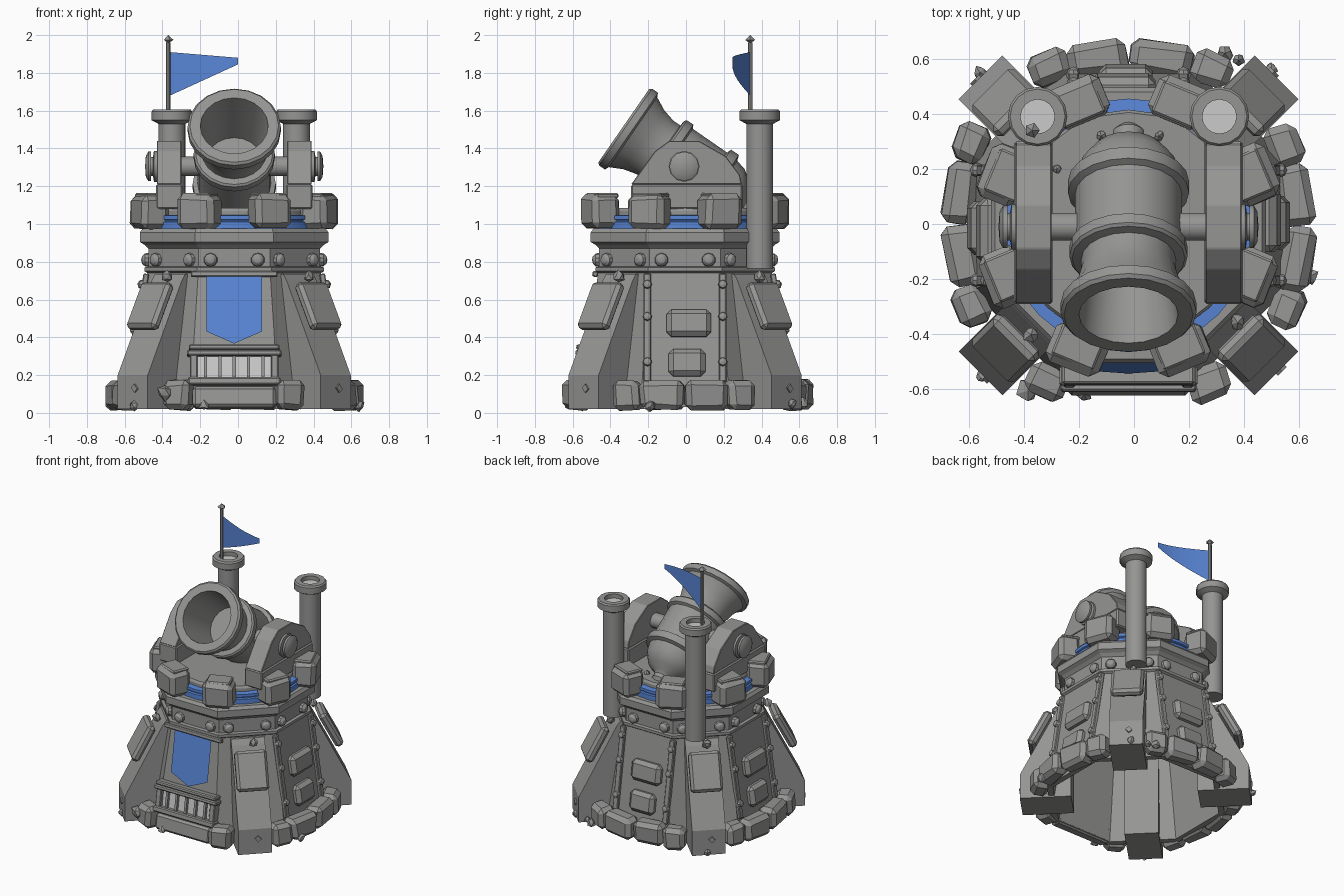
import bpy, bmesh, math, random
from mathutils import Matrix, Vector

if "Cube" in bpy.data.objects:
    bpy.data.objects.remove(bpy.data.objects["Cube"])

random.seed(4)
CX, CY = -0.02, -0.005
PI = math.pi
T = Matrix.Translation
R = Matrix.Rotation
D = math.radians


def material(name, col):
    m = bpy.data.materials.new(name)
    m.diffuse_color = (*col, 1)
    m.use_nodes = True
    m.node_tree.nodes["Principled BSDF"].inputs["Base Color"].default_value = m.diffuse_color
    return m


STONE = material("grey_stone", (0.30, 0.30, 0.295))
BLUE = material("blue_paint", (0.10, 0.24, 0.68))
LIGHT = material("light_grey", (0.60, 0.60, 0.60))


def finish(name, bm, mat=STONE, M=None, smooth=False):
    bmesh.ops.recalc_face_normals(bm, faces=bm.faces)
    if M is not None:
        bmesh.ops.transform(bm, matrix=M, verts=bm.verts)
    me = bpy.data.meshes.new(name)
    bm.to_mesh(me)
    bm.free()
    me.materials.append(mat)
    ob = bpy.data.objects.new(name, me)
    bpy.context.collection.objects.link(ob)
    if smooth:
        bpy.ops.object.select_all(action='DESELECT')
        ob.select_set(True)
        bpy.context.view_layer.objects.active = ob
        bpy.ops.object.shade_smooth_by_angle(angle=D(32))
    return ob


def lathe(name, prof, n, M, mat=STONE, smooth=True, turn=0.0):
    """Revolve (radius, height) points about z; zero radius closes to a point."""
    bm = bmesh.new()
    rings = []
    for r, z in prof:
        if r < 1e-6:
            rings.append([bm.verts.new((0, 0, z))] * n)
        else:
            rings.append([bm.verts.new((r * math.cos(turn + 2 * PI * i / n),
                                        r * math.sin(turn + 2 * PI * i / n), z)) for i in range(n)])
    for a, b in zip(rings, rings[1:]):
        for i in range(n):
            j = (i + 1) % n
            vs = list(dict.fromkeys((a[i], a[j], b[j], b[i])))
            if len(vs) > 2:
                bm.faces.new(vs)
    return finish(name, bm, mat, M, smooth)


def box(name, size, M, bevel=0.0, mat=STONE, jitter=0.0):
    bm = bmesh.new()
    bmesh.ops.create_cube(bm, size=1)
    for v in bm.verts:
        v.co = Vector([c * s + random.uniform(-jitter, jitter) for c, s in zip(v.co, size)])
    if bevel:
        bmesh.ops.bevel(bm, geom=bm.edges[:], offset=bevel, segments=1, affect='EDGES')
    return finish(name, bm, mat, M)


def prism(name, pts, width, M, bevel=0.0, mat=STONE):
    """Outline in local x/z, thickness along local y."""
    bm = bmesh.new()
    f = bm.faces.new([bm.verts.new((x, -width / 2, z)) for x, z in pts])
    ext = bmesh.ops.extrude_face_region(bm, geom=[f])
    bmesh.ops.translate(bm, vec=(0, width, 0), verts=[v for v in ext['geom'] if isinstance(v, bmesh.types.BMVert)])
    if bevel:
        bmesh.ops.bevel(bm, geom=bm.edges[:], offset=bevel, segments=1, affect='EDGES')
    return finish(name, bm, mat, M)


def rock(name, pos, s):
    bm = bmesh.new()
    bmesh.ops.create_icosphere(bm, subdivisions=1, radius=s)
    for v in bm.verts:
        v.co *= random.uniform(0.65, 1.1)
    return finish(name, bm, STONE, T(pos) @ R(random.uniform(0, 6), 4, 'Z'))


CENTER = T((CX, CY, 0))
TILT = math.atan(0.11 / 0.71)
OCT = 1 / math.cos(PI / 8)


def wall(a, z, out=0.0, off=0.0):
    """Frame on the sloped wall: x outward, y along the wall, z up the slope."""
    ap = 0.57 - (z - 0.03) * 0.11 / 0.71
    return CENTER @ R(a, 4, 'Z') @ T((ap + out, off, z)) @ R(-TILT, 4, 'Y')


# hollow tower body, belt and cornice
body = [(0.0, 0.72), (0.42, 0.72), (0.53, 0.03), (0.57, 0.03), (0.46, 0.74), (0.475, 0.75), (0.475, 0.77),
        (0.455, 0.775), (0.455, 0.87), (0.475, 0.89), (0.50, 0.905), (0.50, 0.955), (0.485, 0.975), (0, 0.98)]
lathe("tower_body", [(r * OCT, z) for r, z in body], 8, CENTER, smooth=False, turn=PI / 8)
lathe("blue_ring", [(0.46, 0.97), (0.46, 1.01), (0.45, 1.015), (0.45, 1.02), (0.46, 1.025), (0.46, 1.045), (0.40, 1.05)],
      32, CENTER, BLUE)
lathe("gun_deck", [(0.42, 1.03), (0.42, 1.07), (0.41, 1.085), (0, 1.085)], 24, CENTER)

# belt studs
for k in range(8):
    for s in (-0.125, 0.125):
        M = CENTER @ R(k * PI / 4, 4, 'Z') @ T((0.455, s, 0.81)) @ R(PI / 2, 4, 'Y')
        lathe("belt_stud", [(0.037, 0), (0.034, 0.018), (0.02, 0.033), (0, 0.038)], 10, M)

# battlement blocks with caps
for k in range(8):
    M = CENTER @ R(PI / 8 + k * PI / 4, 4, 'Z')
    box("battlement_block", (0.155, 0.205, 0.18), M @ T((0.485, 0, 1.065)), 0.028, jitter=0.006)
    box("battlement_cap", (0.125, 0.165, 0.028), M @ T((0.475, 0, 1.15)), 0.008)

# corner buttresses with sloped shield plates
slope = math.atan(0.27 / 0.52)
for k in range(4):
    M = CENTER @ R(PI / 4 + k * PI / 2, 4, 'Z')
    prism("buttress", [(0.42, 0.02), (0.76, 0.02), (0.76, 0.2), (0.505, 0.70), (0.48, 0.735), (0.42, 0.735)], 0.225, M)
    box("buttress_plate", (0.06, 0.215, 0.27), M @ T((0.645, 0, 0.565)) @ T((-0.015, 0, 0)) @ R(-slope, 4, 'Y'), 0.018)
    box("buttress_chip", (0.02, 0.03, 0.035), M @ T((0.76, 0.02, 0.13)) @ R(0.7, 4, 'X'))
    rock("top_rubble", M @ Vector((0.53, 0.03, 0.72)), 0.035)

# foundation stones between buttresses
for k in range(4):
    front = k == 3
    for i, (off, w, out) in enumerate([(-0.30, 0.15, 0.0), (-0.12, 0.23, 0.04), (0.11, 0.22, 0.035), (0.29, 0.15, 0.0)]):
        if front and i in (1, 2):
            continue
        M = CENTER @ R(k * PI / 2, 4, 'Z') @ T((0.57 + out, off, 0.095)) @ R(off * 1.3, 4, 'Z')
        box("foundation_stone", (0.12, w, 0.155), M, 0.028, jitter=0.01)
box("front_sill", (0.09, 0.44, 0.11), wall(-PI / 2, 0.08, 0.005), 0.015)

# side walls: riveted straps and raised blocks
for a in (0, PI / 2, PI):
    for s in (-1, 1):
        box("wall_strap", (0.03, 0.04, 0.58), wall(a, 0.45, 0.005, s * 0.2), 0.005)
        for z in (0.27, 0.51, 0.68):
            lathe("strap_rivet", [(0.025, 0), (0.02, 0.016), (0, 0.026)], 8,
                  wall(a, z, 0.018, s * 0.2) @ R(PI / 2, 4, 'Y'))
    box("wall_block_upper", (0.07, 0.235, 0.145), wall(a, 0.475, 0.01, 0.02), 0.025)
    box("wall_block_lower", (0.07, 0.195, 0.145), wall(a, 0.265, 0.01, 0.01), 0.025)

# front banner and its rail
box("banner_rail", (0.03, 0.46, 0.03), wall(-PI / 2, 0.735, 0.015), 0.006)
bm = bmesh.new()
bm.faces.new([bm.verts.new((0, y, z)) for y, z in
              ((-0.147, 0.19), (-0.147, -0.11), (0, -0.175), (0.147, -0.11), (0.147, 0.19))])
bmesh.ops.solidify(bm, geom=bm.faces[:], thickness=0.009)
finish("banner", bm, BLUE, wall(-PI / 2, 0.54, 0.02))

# front grate
box("grate_backing", (0.02, 0.42, 0.17), wall(-PI / 2, 0.235, 0.005), 0, LIGHT)
for z, h, w in ((0.345, 0.028, 0.48), (0.315, 0.03, 0.50), (0.165, 0.04, 0.49)):
    box("grate_rail", (0.07, w, h), wall(-PI / 2, z, 0.02), 0.007)
for s in (-1, 1):
    box("grate_post", (0.06, 0.04, 0.15), wall(-PI / 2, 0.24, 0.012, s * 0.215), 0.005)
for i in range(5):
    box("grate_bar", (0.02, 0.017, 0.13), wall(-PI / 2, 0.24, 0.025, (i - 2) * 0.076))

# rear pillars with recessed tops
for s in (-1, 1):
    M = T((CX + s * 0.33, 0.39, 0))
    lathe("pillar", [(0, 0.765), (0.071, 0.765), (0.071, 1.53), (0.108, 1.55), (0.108, 1.595), (0.1, 1.605),
                     (0.062, 1.605), (0.062, 1.575)], 16, M)
    lathe("pillar_recess", [(0.063, 1.576), (0, 1.576)], 16, M, LIGHT)

# flag pole, finial and pennant
POLE = (-0.37, 0.34)
lathe("flag_pole", [(0.012, 1.55), (0.012, 1.96), (0, 1.965)], 8, T((*POLE, 0)))
lathe("pole_finial", [(0, 1.955), (0.028, 1.975), (0.012, 1.99), (0, 2.0)], 5, T((*POLE, 0)), smooth=False)
bm = bmesh.new()
rows = []
for i in range(9):
    t = i / 8
    x, y = POLE[0] + 0.01 + 0.36 * t, POLE[1] - 0.095 * math.sin(t * PI / 2)
    rows.append([bm.verts.new((x, y, 1.91 - 0.03 * t)), bm.verts.new((x, y, 1.68 + 0.165 * t))])
for a, b in zip(rows, rows[1:]):
    bm.faces.new((a[0], a[1], b[1], b[0]))
bmesh.ops.solidify(bm, geom=bm.faces[:], thickness=0.006)
finish("pennant", bm, BLUE, smooth=True)

# mortar barrel: local z runs from muzzle to breech
AX = D(34.7)
axis = Vector((0, math.cos(AX), -math.sin(AX)))
BARREL = T((CX, -0.33, 1.52)) @ axis.to_track_quat('Z', 'Y').to_matrix().to_4x4()
lathe("mortar_barrel", [(0, 0.32), (0.145, 0.32), (0.18, 0.0), (0.235, 0.0), (0.247, 0.012), (0.247, 0.05), (0.225, 0.06),
                        (0.19, 0.13), (0.172, 0.20), (0.172, 0.245), (0.205, 0.25), (0.215, 0.26), (0.215, 0.30),
                        (0.195, 0.31), (0.195, 0.53), (0.22, 0.54), (0.22, 0.59), (0.19, 0.60), (0.175, 0.66),
                        (0.13, 0.72), (0.07, 0.75), (0.055, 0.77), (0.06, 0.80), (0.035, 0.83), (0, 0.835)], 20, BARREL)

# carriage cheeks, axle and hubs
cheek = [(-0.29, 1.21), (-0.165, 1.385), (-0.09, 1.44), (0.07, 1.44), (0.21, 1.36), (0.285, 1.26), (0.295, 1.21)]
for s in (-1, 1):
    M = T((CX + s * 0.345, 0, 0)) @ R(PI / 2, 4, 'Z')
    prism("carriage_cheek", cheek, 0.13, M, 0.004)
    box("cheek_base", (0.59, 0.14, 0.13), M @ T((0.005, 0, 1.145)), 0.008)
    M = T((CX, -0.01, 1.305)) @ R(s * PI / 2, 4, 'Y')
    lathe("axle_collar", [(0.082, 0.40), (0.082, 0.425), (0.05, 0.43), (0.05, 0.44), (0.078, 0.44), (0.078, 0.455),
                          (0.055, 0.468), (0, 0.472)], 12, M)
    lathe("axle", [(0.052, 0.1), (0.052, 0.4)], 14, M)

# scattered rubble
for x, y, z, s in ((-0.385, -0.605, 0.11, 0.05), (0.64, -0.19, 0.04, 0.035), (0.33, 0.62, 0.05, 0.035),
                   (0.38, 0.595, 0.05, 0.025), (-0.55, -0.55, 0.04, 0.03), (-0.56, 0.55, 0.04, 0.03),
                   (0.5, 0.56, 0.05, 0.03), (-0.12, 0.32, 1.09, 0.022), (0.09, 0.32, 1.09, 0.022),
                   (-0.28, 0.2, 1.09, 0.02), (-0.18, -0.62, 0.04, 0.03)):
    rock("rubble", (x, y, z), s)
